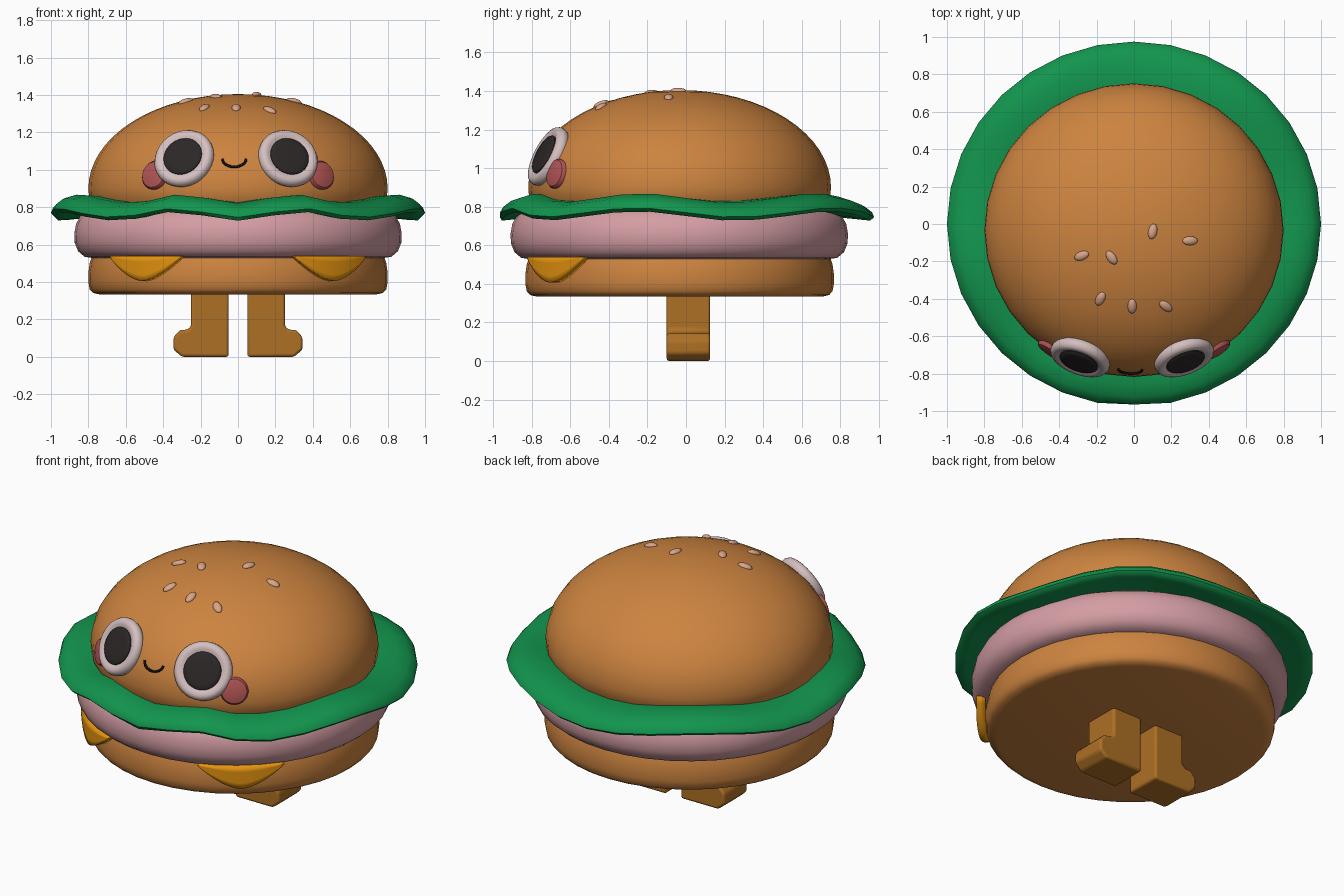
import bpy, bmesh
from math import sin, cos, pi, radians, sqrt
from mathutils import Vector, Matrix

if "Cube" in bpy.data.objects:
    bpy.data.objects.remove(bpy.data.objects["Cube"])

COLORS = {
    "bun": (0.61, 0.23, 0.05), "green": (0.006, 0.30, 0.075), "pink": (0.66, 0.34, 0.37),
    "yellow": (0.80, 0.30, 0.005), "brown": (0.42, 0.16, 0.018), "white": (0.66, 0.52, 0.52),
    "dark": (0.025, 0.02, 0.02), "blush": (0.45, 0.09, 0.09), "seed": (0.70, 0.38, 0.25),
    "black": (0.005, 0.004, 0.004)}
MATS = {}
for key, c in COLORS.items():
    MATS[key] = bpy.data.materials.new(key)
    MATS[key].diffuse_color = (*c, 1)

CY, DOME_RX, DOME_RY, DOME_Z, DOME_H = -0.033, 0.80, 0.785, 0.90, 0.505


def finish(bm, name, color, angle=40, matrix=None):
    bmesh.ops.recalc_face_normals(bm, faces=bm.faces)
    me = bpy.data.meshes.new(name)
    bm.to_mesh(me)
    bm.free()
    ob = bpy.data.objects.new(name, me)
    bpy.context.collection.objects.link(ob)
    me.materials.append(MATS[color])
    if matrix:
        ob.matrix_world = matrix
    bpy.ops.object.select_all(action='DESELECT')
    ob.select_set(True)
    bpy.context.view_layer.objects.active = ob
    bpy.ops.object.shade_smooth_by_angle(angle=radians(angle))
    return ob


def lathe(name, profile, color, segs=32, sx=1.0, sy=1.0, cy=0.0, matrix=None):
    """Spin an (r, z) profile; the two ends are closed with a flat cap."""
    bm = bmesh.new()
    rings = [[bm.verts.new((r * sx * cos(2 * pi * i / segs), cy + r * sy * sin(2 * pi * i / segs), z))
              for i in range(segs)] for r, z in profile]
    for a, b in zip(rings, rings[1:]):
        for i in range(segs):
            k = (i + 1) % segs
            bm.faces.new((a[i], a[k], b[k], b[i]))
    bm.faces.new(rings[0])
    bm.faces.new(rings[-1])
    return finish(bm, name, color, matrix=matrix)


def facing(loc, normal, spin=0.0):
    """Matrix whose local z points along normal."""
    z = Vector(normal).normalized()
    ref = Vector((cos(spin), sin(spin), 0))
    x = (ref - z * ref.dot(z)).normalized()
    m = Matrix((x, z.cross(x), z)).transposed().to_4x4()
    m.translation = Vector(loc)
    return m


def dome_normal(p):
    return (p[0] / DOME_RX ** 2, (p[1] - CY) / DOME_RY ** 2, (p[2] - DOME_Z) / DOME_H ** 2)


def dome_front(x, z):
    """Point on the front of the top bun."""
    y = CY - DOME_RY * sqrt(1 - (x / DOME_RX) ** 2 - ((z - DOME_Z) / DOME_H) ** 2)
    return Vector((x, y, z))


def dome_top(x, y):
    z = DOME_Z + DOME_H * sqrt(1 - (x / DOME_RX) ** 2 - ((y - CY) / DOME_RY) ** 2)
    return Vector((x, y, z))


# Buns and patty
dome = [(0.76, 0.79), (0.795, 0.84)] + [
    (max(cos(a), 0.004) and cos(a) * DOME_RX, DOME_Z + DOME_H * sin(a))
    for a in [radians(89.5) * i / 16 for i in range(17)]]
lathe("top_bun", dome, "bun", sy=DOME_RY / DOME_RX, cy=CY)
lathe("patty", [(0.77, 0.528), (0.82, 0.535), (0.855, 0.565), (0.873, 0.61), (0.875, 0.66),
                (0.866, 0.71), (0.84, 0.76), (0.79, 0.79), (0.7, 0.80)], "pink", 40, cy=-0.035)
lathe("bottom_bun", [(0.74, 0.334), (0.775, 0.342), (0.793, 0.362), (0.80, 0.40), (0.80, 0.45),
                     (0.793, 0.50), (0.78, 0.54), (0.72, 0.56)], "bun", 40, cy=CY)

# Lettuce: wavy ring, waves keyed by the angle away from the front
WAVES = [(0, -1), (20, 1), (40, -1), (75, 1), (105, -1), (142, 1), (180, -1)]


def wave(t):
    for (a, va), (b, vb) in zip(WAVES, WAVES[1:]):
        if t <= b + 1e-6:
            return va + (vb - va) * (1 - cos(pi * (t - a) / (b - a))) / 2


SECTION = [(0.62, 0.83), (0.78, 0.845), (0.88, 0.845), (0.95, 0.825), (0.99, 0.795), (1.0, 0.77),
           (0.98, 0.752), (0.93, 0.757), (0.85, 0.765), (0.62, 0.77)]
bm = bmesh.new()
N = 32
rings = []
for i in range(N):
    deg = 360 * i / N
    a, w = radians(deg - 90), wave(min(deg, 360 - deg))
    rings.append([bm.verts.new((r * cos(a), max(0.975 * r * sin(a), -0.965),
                                z + 0.024 * w * min(1, (r - 0.6) / 0.25))) for r, z in SECTION])
for i in range(N):
    p, q = rings[i], rings[(i + 1) % N]
    for j in range(len(SECTION)):
        k = (j + 1) % len(SECTION)
        bm.faces.new((p[j], p[k], q[k], q[j]))
finish(bm, "lettuce", "green", 50)

# Cheese corners draped over the bottom bun
for side, label in ((-1, "left"), (1, "right")):
    bm = bmesh.new()
    cols = []
    for i in range(17):
        t = -1 + i / 8
        a = radians(-90 + side * 37.5 + 16.5 * t)
        depth = 0.004 + 0.13 * (1 - abs(t) ** 1.6)
        cols.append([bm.verts.new((0.825 * cos(a), CY + 0.825 * sin(a), 0.54 - depth * j / 4))
                     for j in range(5)])
    for p, q in zip(cols, cols[1:]):
        for j in range(4):
            bm.faces.new((p[j], q[j], q[j + 1], p[j + 1]))
    ob = finish(bm, "cheese_" + label, "yellow")
    mod = ob.modifiers.new("thickness", 'SOLIDIFY')
    mod.thickness, mod.offset = 0.05, 0

# Legs: L-shaped silhouette extruded along y, rounded, mirrored
bm = bmesh.new()
outline = [(0.05, 0), (0.30, 0), (0.345, 0.04), (0.345, 0.105), (0.31, 0.145), (0.27, 0.145),
           (0.25, 0.165), (0.25, 0.40), (0.05, 0.40)]
face = bm.faces.new([bm.verts.new((x, -0.10, z)) for x, z in outline])
ext = bmesh.ops.extrude_face_region(bm, geom=[face])
bmesh.ops.translate(bm, vec=(0, 0.225, 0), verts=[v for v in ext["geom"] if isinstance(v, bmesh.types.BMVert)])
legs = finish(bm, "legs", "brown", 35)
bev = legs.modifiers.new("round", 'BEVEL')
bev.width, bev.segments = 0.02, 3
legs.modifiers.new("mirror", 'MIRROR')

# Eyes with pupils, and cheeks
for side, label in ((-1, "left"), (1, "right")):
    cx = -0.287 if side < 0 else 0.267
    m = facing((cx, -0.713, 1.06), (side * 0.31, -0.84, 0.44))
    lathe("eye_" + label, [(0.14, -0.035), (0.157, -0.025), (0.165, -0.005), (0.165, 0.01), (0.155, 0.028),
                           (0.14, 0.035), (0.12, 0.033), (0.105, 0.024)], "white", 32, matrix=m)
    lathe("pupil_" + label, [(0.107, 0.015), (0.107, 0.03), (0.10, 0.037), (0.08, 0.04)], "dark", 32, matrix=m)
    p = dome_front(side * 0.447, 0.972)
    lathe("cheek_" + label, [(0.078, -0.03), (0.078, 0.0), (0.07, 0.012), (0.045, 0.019), (0.01, 0.021)],
          "blush", 24, matrix=facing(p, dome_normal(p)))

# Smile
cu = bpy.data.curves.new("smile", 'CURVE')
cu.dimensions, cu.bevel_depth, cu.bevel_resolution, cu.use_fill_caps = '3D', 0.007, 2, True
sp = cu.splines.new('POLY')
sp.points.add(12)
for i, pt in enumerate(sp.points):
    a = pi + pi * i / 12
    pt.co = (*(dome_front(-0.02 + 0.063 * cos(a), 1.057 + 0.041 * sin(a)) + Vector((0, -0.003, 0))), 1)
cu.materials.append(MATS["black"])
bpy.context.collection.objects.link(bpy.data.objects.new("smile", cu))

# Sesame seeds: x, y, heading
SEEDS = [(0.10, -0.04, 78), (0.30, -0.09, 0), (-0.28, -0.17, 22), (-0.12, -0.18, -55),
         (-0.18, -0.40, 62), (-0.01, -0.44, 90), (0.17, -0.44, -42)]
for n, (x, y, heading) in enumerate(SEEDS):
    p = dome_top(x, y)
    bm = bmesh.new()
    bmesh.ops.create_uvsphere(bm, u_segments=16, v_segments=8, radius=1)
    bmesh.ops.scale(bm, vec=(0.042, 0.024, 0.016), verts=bm.verts)
    finish(bm, f"seed_{n + 1}", "seed", 60, facing(p, dome_normal(p), radians(heading)))

for m in bpy.data.materials:
    if m.users and not m.is_grease_pencil:
        m.use_nodes = True
        m.node_tree.nodes["Principled BSDF"].inputs["Base Color"].default_value = m.diffuse_color
